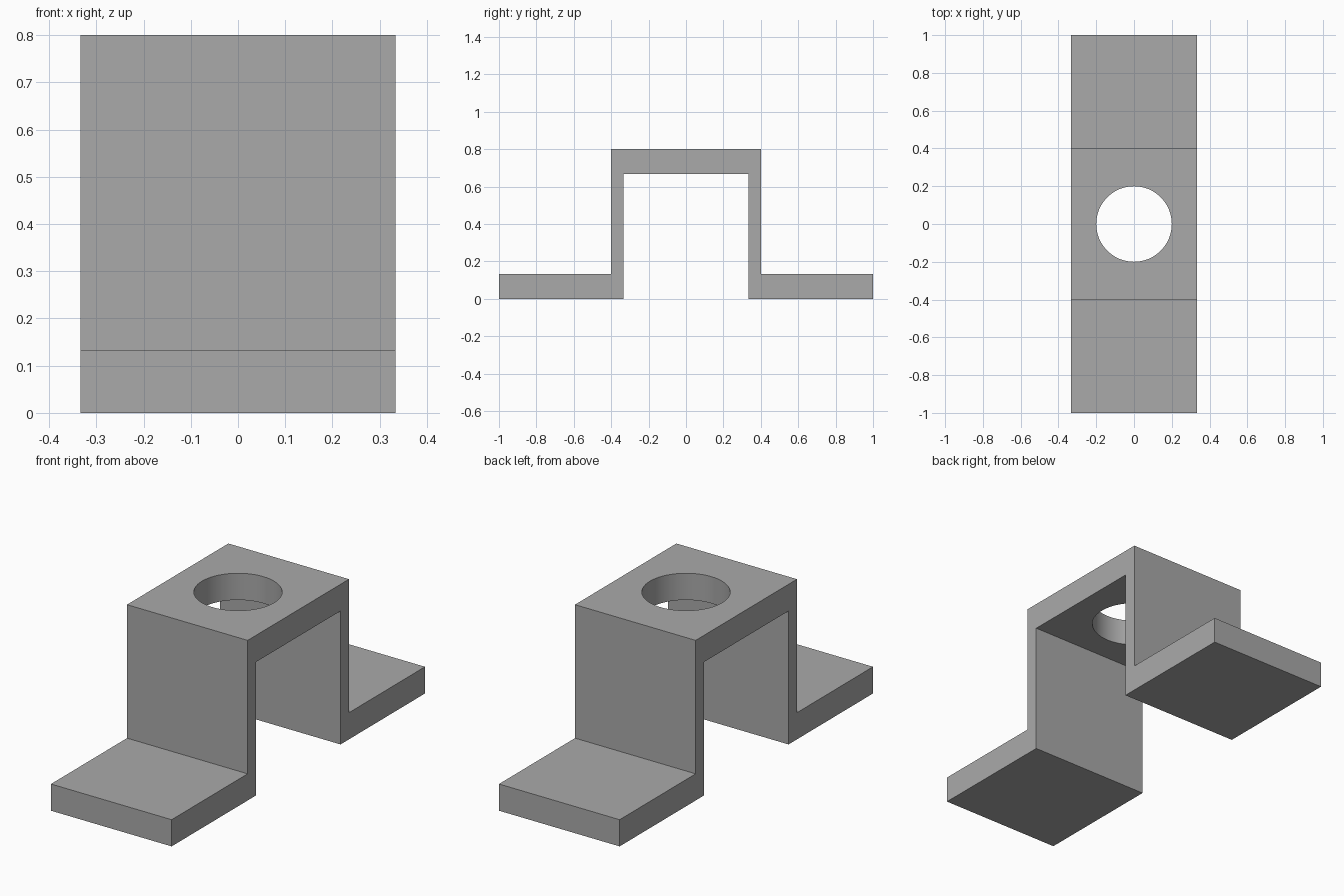
import bpy
import bmesh
import math

cube = bpy.data.objects.get("Cube")
if cube:
    bpy.data.objects.remove(cube, do_unlink=True)

HALF_WIDTH = 1 / 3
HALF_LENGTH = 1.0
HEIGHT = 0.8
PLATE = 2 / 15      # thickness of feet and top
OUTER = 0.4         # outer face of the walls
INNER = 1 / 3       # inner face of the walls
HOLE_RADIUS = 0.2

# Grey metal
grey = bpy.data.materials.new("grey metal")
grey.use_nodes = True
colour = (0.4, 0.4, 0.4, 1)
grey.diffuse_color = colour
grey.node_tree.nodes["Principled BSDF"].inputs["Base Color"].default_value = colour

# Hat-shaped side profile, one half mirrored to the other
half = [(INNER, PLATE * 0), (HALF_LENGTH, 0), (HALF_LENGTH, PLATE),
        (OUTER, PLATE), (OUTER, HEIGHT)]
inner_top = (INNER, HEIGHT - PLATE)
right = [inner_top] + half
profile = right + [(-y, z) for y, z in reversed(right)]

# Extrude the profile across the width
bm = bmesh.new()
face = bm.faces.new([bm.verts.new((-HALF_WIDTH, y, z)) for y, z in profile])
extruded = bmesh.ops.extrude_face_region(bm, geom=[face])
verts = [v for v in extruded["geom"] if isinstance(v, bmesh.types.BMVert)]
bmesh.ops.translate(bm, verts=verts, vec=(2 * HALF_WIDTH, 0, 0))
bmesh.ops.recalc_face_normals(bm, faces=bm.faces)
mesh = bpy.data.meshes.new("bracket")
bm.to_mesh(mesh)
bm.free()
mesh.materials.append(grey)
bracket = bpy.data.objects.new("bracket", mesh)
bpy.context.collection.objects.link(bracket)

# Round hole through the top plate
bpy.ops.mesh.primitive_cylinder_add(vertices=64, radius=HOLE_RADIUS, depth=PLATE * 2,
                                    location=(0, 0, HEIGHT - PLATE / 2))
cutter = bpy.context.object
cutter.name = "hole_cutter"
cutter.data.materials.append(grey)
cut = bracket.modifiers.new("hole", "BOOLEAN")
cut.operation = "DIFFERENCE"
cut.solver = "EXACT"
cut.object = cutter

# Apply the cut and drop the cutter
bpy.ops.object.select_all(action="DESELECT")
bracket.select_set(True)
bpy.context.view_layer.objects.active = bracket
bpy.ops.object.modifier_apply(modifier=cut.name)
bpy.data.objects.remove(cutter, do_unlink=True)

# Smooth hole wall, sharp edges elsewhere
bpy.ops.object.shade_smooth_by_angle(angle=math.radians(30))
